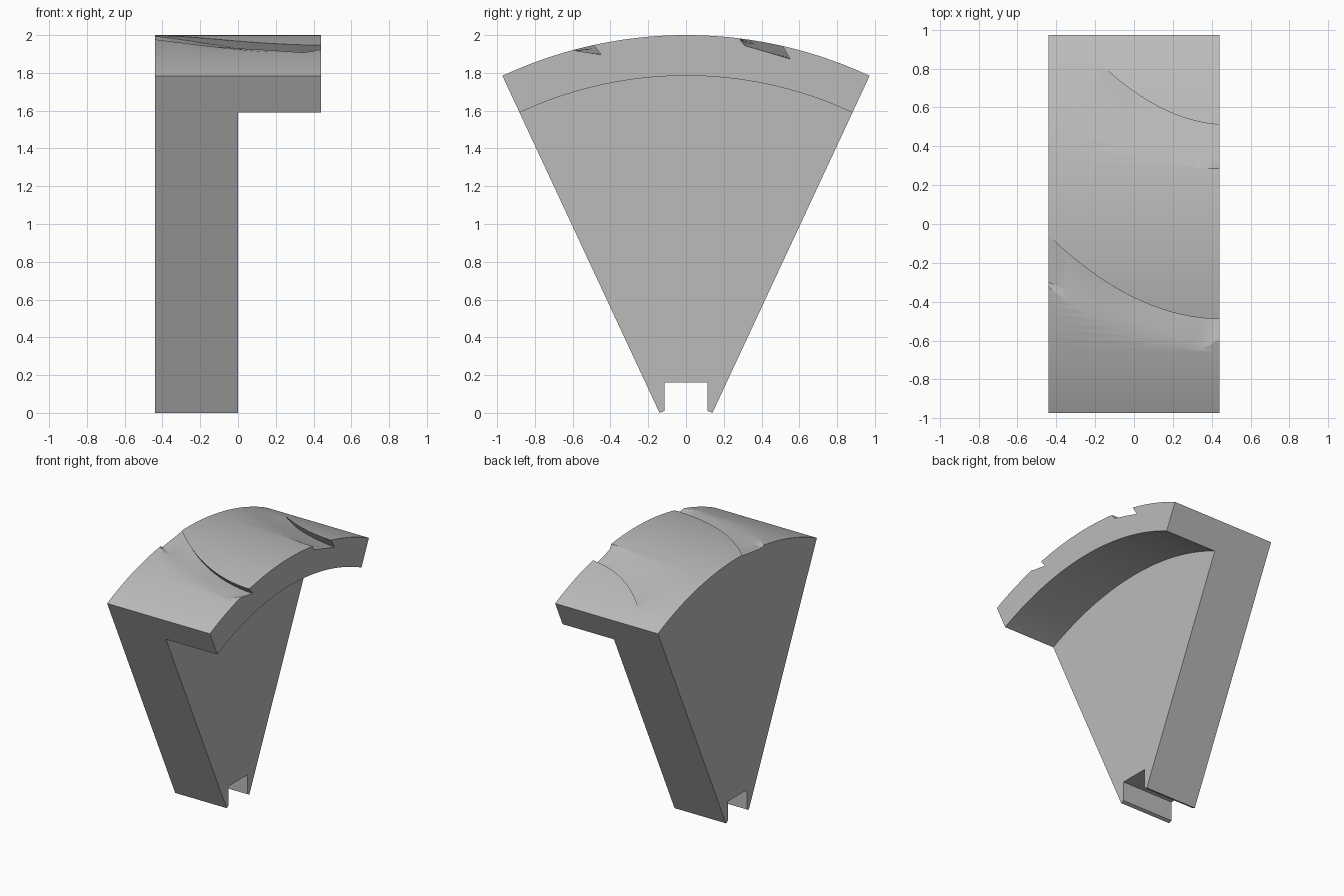
import bpy, bmesh, math

cube = bpy.data.objects.get("Cube")
if cube:
    bpy.data.objects.remove(cube, do_unlink=True)

CENTRE, OUTER, INNER, BORE = -0.3, 2.3, 2.085, 0.331
HALF_ANGLE, HALF_WIDTH = 25, 0.44

grey = bpy.data.materials.new("plain_grey")
grey.use_nodes = True
grey.diffuse_color = (0.5, 0.5, 0.5, 1)
grey.node_tree.nodes["Principled BSDF"].inputs["Base Color"].default_value = (0.5, 0.5, 0.5, 1)


def arc(radius, degrees, steps):
    """Points (y, z) on an arc about the hub, from -y to +y."""
    angles = [math.radians(degrees * (2 * i / steps - 1)) for i in range(steps + 1)]
    return [(radius * math.sin(a), CENTRE + radius * math.cos(a)) for a in angles]


def surface(y):
    return CENTRE + math.sqrt(OUTER ** 2 - y * y)


def loft(name, sections):
    """Closed solid through sections given as (x, [(y, z), ...])."""
    bm = bmesh.new()
    rings = [[bm.verts.new((x, y, z)) for y, z in pts] for x, pts in sections]
    bm.faces.new(rings[0])
    bm.faces.new(rings[-1])
    for a, b in zip(rings, rings[1:]):
        for i in range(len(a)):
            j = (i + 1) % len(a)
            bm.faces.new((a[i], a[j], b[j], b[i]))
    if len(rings) > 2:
        bmesh.ops.triangulate(bm, faces=bm.faces[:])
    bmesh.ops.recalc_face_normals(bm, faces=bm.faces[:])
    mesh = bpy.data.meshes.new(name)
    bm.to_mesh(mesh)
    bm.free()
    mesh.materials.append(grey)
    obj = bpy.data.objects.new(name, mesh)
    bpy.context.collection.objects.link(obj)
    return obj


def cut(target, cutter):
    cutter.hide_render = True
    mod = target.modifiers.new("cut", 'BOOLEAN')
    mod.operation = 'DIFFERENCE'
    mod.solver = 'EXACT'
    mod.object = cutter
    bpy.context.view_layer.objects.active = target
    bpy.ops.object.modifier_apply(modifier=mod.name)
    bpy.data.objects.remove(cutter, do_unlink=True)


def curve(points, x):
    """Polynomial through a few (x, value) points."""
    total = 0
    for i, (xi, v) in enumerate(points):
        for j, (xj, _) in enumerate(points):
            if i != j:
                v *= (x - xj) / (xi - xj)
        total += v
    return total


def steps(points, x):
    """Straight-line interpolation through (x, value) points."""
    for a, b in zip(points, points[1:]):
        if x <= b[0]:
            break
    return curve((a, b), x)


def groove(name, near, far, foot, near_depth, far_depth):
    sections = []
    count = 24
    for i in range(count + 1):
        x = (2 * i / count - 1) * (HALF_WIDTH + 0.02)
        b = curve(foot, x)
        n, f = min(curve(near, x), b), curve(far, x)
        dn, df = steps(near_depth, x), steps(far_depth, x)
        toe = f + max(df, 0) * 0.7          # undercut far wall
        sections.append((x, [
            (b + 0.001, surface(b) - dn), (n, surface(n) - min(dn, 0)),
            (n, surface(n) + 0.15), (f, surface(f) + 0.15),
            (f, surface(f) - min(df, 0) + 0.001), (toe, surface(toe) - df)]))
    return loft(name, sections)


# Wedge block
outline = arc(OUTER, HALF_ANGLE, 48) + arc(BORE, HALF_ANGLE, 8)[::-1]
segment = loft("wheel_segment", [(-HALF_WIDTH, outline), (HALF_WIDTH, outline)])

# Open space under the rim overhang
space = arc(INNER, 32, 60) + [(0.5, -0.5), (-0.5, -0.5)]
cut(segment, loft("rim_space", [(0, space), (0.7, space)]))

# Square notch at the hub
notch = [(-0.115, -0.3), (0.115, -0.3), (0.115, 0.16), (-0.115, 0.16)]
cut(segment, loft("hub_notch", [(-0.7, notch), (0.7, notch)]))

# Curved tread grooves
cut(segment, groove(
    "front_groove",
    near=[(-0.44, -0.325), (0, -0.585), (0.36, -0.655)],
    far=[(-0.44, -0.06), (0, -0.38), (0.44, -0.49)],
    foot=[(-0.44, -0.30), (0.36, -0.65)],
    near_depth=[(-0.46, 0.018), (0, 0.017), (0.36, 0), (0.46, -0.055)],
    far_depth=[(-0.46, 0.003), (0, 0.045), (0.46, 0.06)]))
cut(segment, groove(
    "back_groove",
    near=[(-0.35, 0.665), (0, 0.40), (0.44, 0.285)],
    far=[(-0.17, 0.82), (0, 0.68), (0.44, 0.51)],
    foot=[(-0.35, 0.665), (0.44, 0.31)],
    near_depth=[(-0.46, -0.025), (-0.35, 0), (0, 0.023), (0.46, 0.035)],
    far_depth=[(-0.46, -0.05), (-0.17, 0), (0, 0.035), (0.46, 0.06)]))

# Smooth curved faces, crisp edges
bpy.ops.object.select_all(action='DESELECT')
segment.select_set(True)
bpy.context.view_layer.objects.active = segment
bpy.ops.object.shade_smooth_by_angle(angle=math.radians(20))
